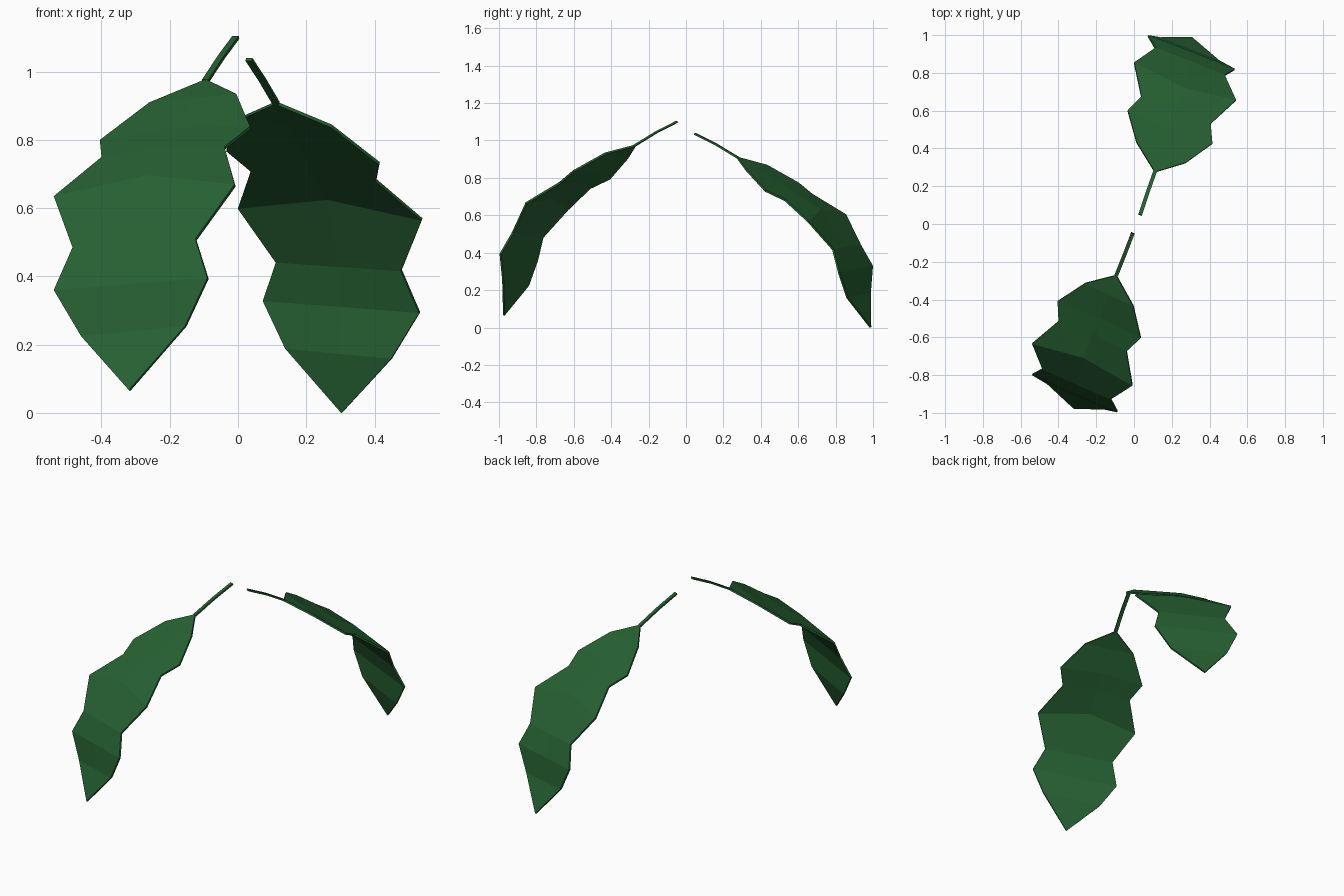
import bpy
import math
from mathutils import Matrix, Vector

if "Cube" in bpy.data.objects:
    bpy.data.objects.remove(bpy.data.objects["Cube"])

green = bpy.data.materials.new("leaf green")
green.diffuse_color = (0.02, 0.122, 0.033, 1)
green.use_nodes = True
green.node_tree.nodes["Principled BSDF"].inputs["Base Color"].default_value = green.diffuse_color

BASE = (-0.095, -0.272, 0.978)
TIP = (-0.32, -0.978, 0.067)
# edge points from base to tip: lobes and notches on each side
LEFT = [(-0.26, -0.315, 0.91), (-0.405, -0.41, 0.80), (-0.40, -0.515, 0.75),
        (-0.54, -0.635, 0.635), (-0.485, -0.77, 0.485), (-0.54, -0.80, 0.36),
        (-0.46, -0.848, 0.225)]
RIGHT = [(-0.005, -0.435, 0.935), (0.035, -0.605, 0.84), (-0.04, -0.675, 0.78),
         (-0.01, -0.857, 0.67), (-0.125, -0.93, 0.51), (-0.09, -0.997, 0.395),
         (-0.155, -0.983, 0.255)]
# how far the midrib is pulled back toward the base on each row
PULL = [0.0, 0.015, 0.015, 0.04, 0.0, 0.0, 0.0]


def add_sheet(name, verts, faces, thickness, matrix):
    mesh = bpy.data.meshes.new(name)
    mesh.from_pydata([matrix @ Vector(v) for v in verts], [], faces)
    mesh.materials.append(green)
    obj = bpy.data.objects.new(name, mesh)
    bpy.context.collection.objects.link(obj)
    solid = obj.modifiers.new("thickness", 'SOLIDIFY')
    solid.thickness = thickness
    solid.offset = -1
    return obj


def add_leaf(prefix, matrix):
    # blade: rows of left edge, midrib, right edge
    verts = [BASE]
    for l, r, p in zip(LEFT, RIGHT, PULL):
        mid = (Vector(l) + Vector(r)) / 2 + Vector((0.2, 0.9, 1.1)) * p
        verts += [l, mid, r]
    verts.append(TIP)
    n = len(LEFT)
    end = 3 * n + 1
    faces = [(0, 1, 2), (0, 2, 3)]
    for i in range(n - 1):
        a = 1 + 3 * i
        faces += [(a, a + 3, a + 4, a + 1), (a + 1, a + 4, a + 5, a + 2)]
    a = end - 3
    faces += [(a, end, a + 1), (a + 1, end, a + 2)]
    add_sheet(prefix + "_leaf_blade", verts, faces, 0.01, matrix)

    # stem: thin flat strip
    path = [(-0.007, -0.05, 1.105), (-0.05, -0.163, 1.047), (-0.096, -0.277, 0.977)]
    side = Vector((0.0093, -0.0037, 0))
    sv = []
    for p in path:
        sv += [Vector(p) - side, Vector(p) + side]
    add_sheet(prefix + "_leaf_stem", sv, [(0, 2, 3, 1), (2, 4, 5, 3)], 0.01, matrix)


# the back leaf is the front one turned about and set a little lower
add_leaf("front", Matrix.Identity(4))
add_leaf("back", Matrix.Translation((0.028, 0, -0.065)) @ Matrix.Rotation(math.radians(182.4), 4, 'Z'))
